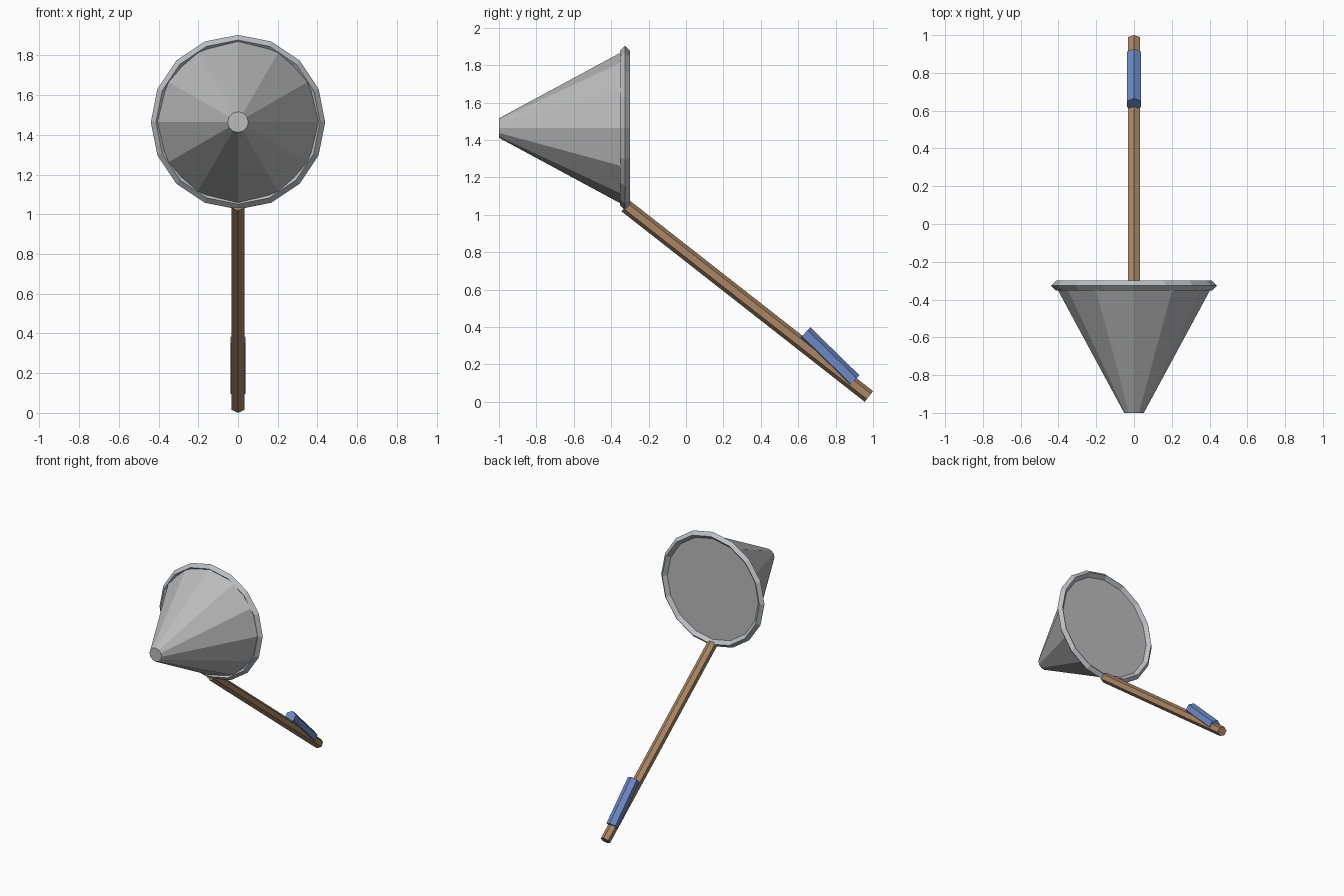
import bpy, bmesh
from math import sin, cos, pi
from mathutils import Vector

if "Cube" in bpy.data.objects:
    bpy.data.objects.remove(bpy.data.objects["Cube"])


def material(name, rgb):
    m = bpy.data.materials.new(name)
    m.diffuse_color = (*rgb, 1)
    m.use_nodes = True
    m.node_tree.nodes["Principled BSDF"].inputs["Base Color"].default_value = m.diffuse_color
    return m


def finish(name, bm, mat=None):
    bmesh.ops.recalc_face_normals(bm, faces=bm.faces)
    me = bpy.data.meshes.new(name)
    bm.to_mesh(me)
    bm.free()
    ob = bpy.data.objects.new(name, me)
    bpy.context.collection.objects.link(ob)
    if mat:
        me.materials.append(mat)
    return ob


def bridge(bm, a, b):
    n = len(a)
    for i in range(n):
        bm.faces.new((a[i], a[(i + 1) % n], b[(i + 1) % n], b[i]))


def rod(name, p0, p1, r0, r1, sides, mat=None):
    """Capped tapered prism between two points in the x = 0 plane, one corner facing up."""
    p0, p1 = Vector((0, *p0)), Vector((0, *p1))
    right = Vector((1, 0, 0))
    up = right.cross((p1 - p0).normalized())
    bm = bmesh.new()
    rings = []
    for p, r in ((p0, r0), (p1, r1)):
        ring = [bm.verts.new(p + r * (right * sin(t) + up * cos(t)))
                for t in (2 * pi * i / sides for i in range(sides))]
        bm.faces.new(ring)
        rings.append(ring)
    bridge(bm, *rings)
    return finish(name, bm, mat)


def hoop(name, y, z, major, minor, sides, mat=None):
    """Ring with a diamond section, its axis along y."""
    bm = bmesh.new()
    section = ((minor, 0), (0, minor), (-minor, 0), (0, -minor))
    rings = []
    for dr, dy in section:
        rings.append([bm.verts.new(((major + dr) * cos(t), y + dy, z + (major + dr) * sin(t)))
                      for t in (2 * pi * i / sides for i in range(sides))])
    for i in range(4):
        bridge(bm, rings[i], rings[(i + 1) % 4])
    return finish(name, bm, mat)


wood = material("wood", (0.40, 0.24, 0.13))
blue = material("blue_grip", (0.15, 0.25, 0.55))
steel = material("rim_steel", (0.50, 0.53, 0.56))
grey = material("cone_grey", (0.5, 0.5, 0.5))

# Cone-shaped head with its narrow end to the front
rod("cone_head", (-1.0, 1.464), (-0.326, 1.464), 0.052, 0.416, 12, grey)

# Rim around the wide end
hoop("rim", -0.326, 1.464, 0.413, 0.026, 16, steel)

# Sloping handle and the grip at its lower end
rod("handle", (-0.322, 1.047), (0.978, 0.029), 0.0364, 0.0364, 6, wood)
rod("grip", (0.635, 0.367), (0.897, 0.111), 0.0435, 0.0435, 6, blue)
